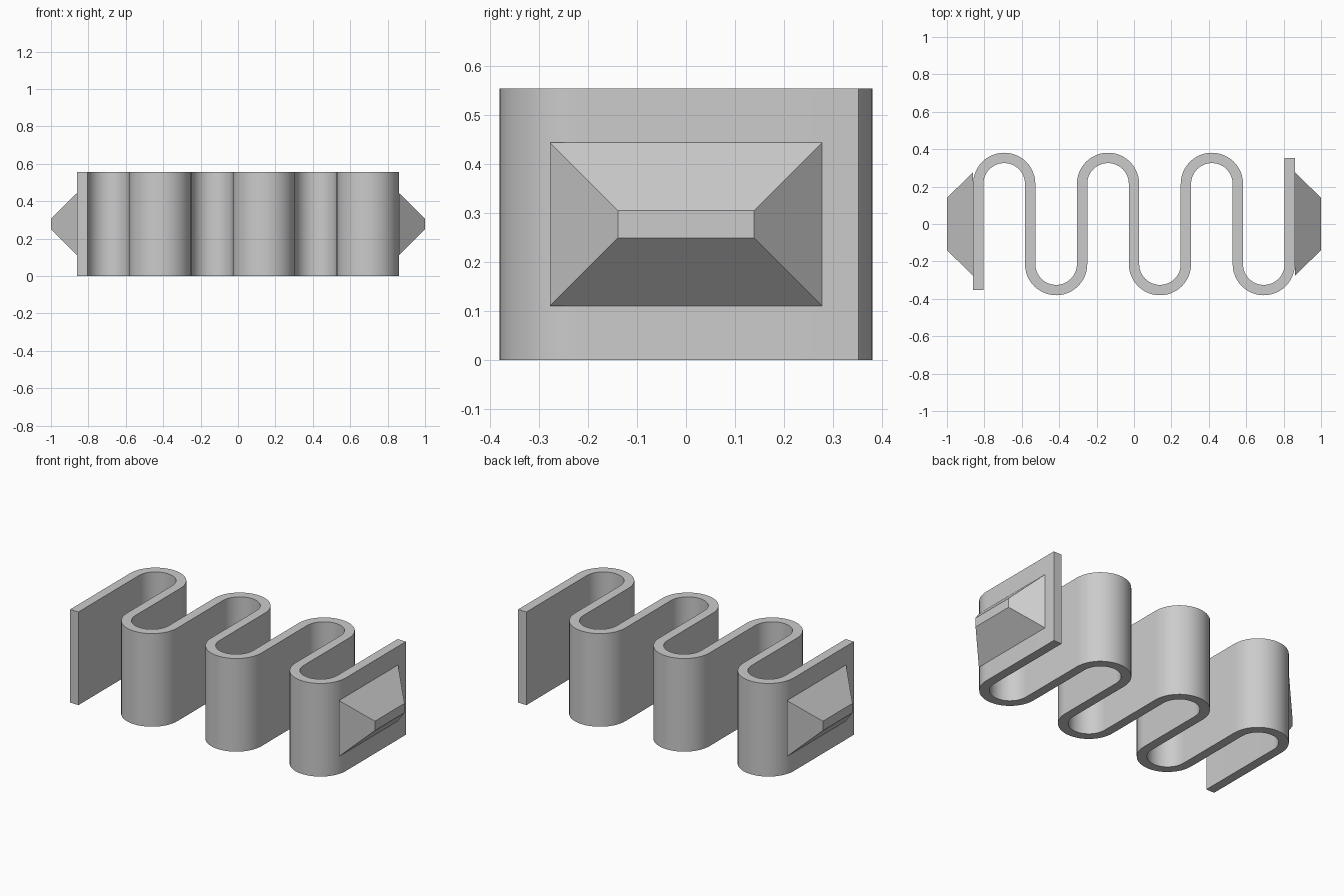
import bpy, bmesh, math
from mathutils import Vector

cube = bpy.data.objects.get("Cube")
if cube:
    bpy.data.objects.remove(cube, do_unlink=True)

HEIGHT = 0.555      # ribbon height
HALF = 0.0277       # half of the ribbon thickness
RADIUS = 0.1388     # centreline radius of each bend
BEND_Y = 0.2145     # bend centre distance from the middle
END_Y = 0.352       # where the straight ends stop
BENDS, STEPS = 6, 24

grey = bpy.data.materials.new("plain_grey")
grey.use_nodes = True
colour = (0.6, 0.6, 0.6, 1)
grey.diffuse_color = colour
grey.node_tree.nodes["Principled BSDF"].inputs["Base Color"].default_value = colour


def make_object(name, bm):
    bmesh.ops.recalc_face_normals(bm, faces=bm.faces[:])
    mesh = bpy.data.meshes.new(name)
    bm.to_mesh(mesh)
    bm.free()
    mesh.materials.append(grey)
    ob = bpy.data.objects.new(name, mesh)
    bpy.context.collection.objects.link(ob)
    return ob


# Serpentine ribbon: centreline points paired with sideways directions
edge_x = BENDS * RADIUS
path = [(Vector((-edge_x, -END_Y, 0)), Vector((-1, 0, 0)))]
for i in range(BENDS):
    side = 1 if i % 2 == 0 else -1
    centre = Vector((-edge_x + RADIUS * (2 * i + 1), side * BEND_Y, 0))
    for k in range(STEPS + 1):
        t = math.pi * k / STEPS
        out = Vector((-math.cos(t), side * math.sin(t), 0))
        path.append((centre + out * RADIUS, out * side))
path.append((Vector((edge_x, END_Y, 0)), Vector((-1, 0, 0))))

bm = bmesh.new()
rows = [(bm.verts.new(p + n * HALF), bm.verts.new(p - n * HALF)) for p, n in path]
for a, b in zip(rows, rows[1:]):
    bm.faces.new((a[0], a[1], b[1], b[0]))
grown = bmesh.ops.extrude_face_region(bm, geom=bm.faces[:], use_keep_orig=True)
top = [g for g in grown["geom"] if isinstance(g, bmesh.types.BMVert)]
bmesh.ops.translate(bm, verts=top, vec=(0, 0, HEIGHT))
ribbon = make_object("serpentine_ribbon", bm)
bpy.ops.object.select_all(action="DESELECT")
bpy.context.view_layer.objects.active = ribbon
ribbon.select_set(True)
bpy.ops.object.shade_smooth_by_angle(angle=math.radians(30))


# Truncated pyramid knob on each end
def end_knob(name, side):
    bm = bmesh.new()
    bmesh.ops.create_cube(bm, size=2)
    for v in bm.verts:
        tip = v.co.x > 0
        v.co = (side * (1.0 if tip else edge_x + HALF),
                v.co.y * (0.139 if tip else 0.278),
                HEIGHT / 2 + v.co.z * (0.028 if tip else 0.1665))
    return make_object(name, bm)


end_knob("left_knob", 1)
end_knob("right_knob", -1)
